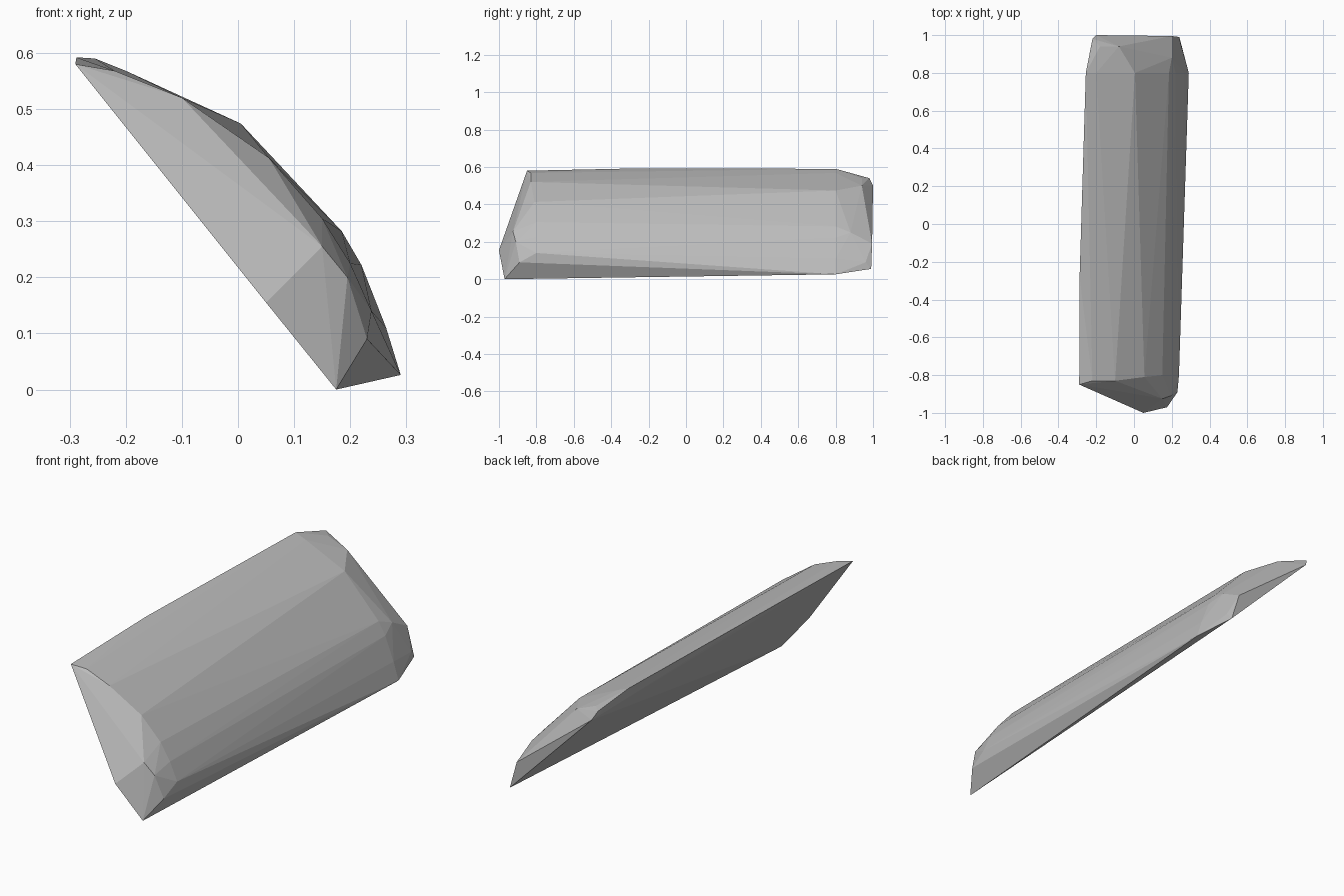
import bpy, bmesh

# Corner points, grouped by station along the length
front_end = [(-0.29, -0.85, 0.58), (0.05, -1.0, 0.155), (0.175, -0.97, 0.0),
             (0.15, -0.925, 0.255), (0.23, -0.89, 0.09), (0.195, -0.91, 0.20)]
front_rim = [(-0.22, -0.83, 0.568), (-0.10, -0.83, 0.52), (0.055, -0.81, 0.413),
             (0.15, -0.80, 0.305), (0.20, -0.80, 0.225), (0.238, -0.80, 0.14)]
middle = [(-0.288, -0.28, 0.592)]
back_rim = [(-0.255, 0.80, 0.59), (-0.20, 0.80, 0.568), (0.005, 0.80, 0.474),
            (0.185, 0.80, 0.282), (0.22, 0.80, 0.222), (0.264, 0.80, 0.11),
            (0.29, 0.80, 0.026)]
back_end = [(-0.18, 0.94, 0.54), (-0.08, 0.94, 0.50), (0.20, 0.88, 0.25),
            (0.245, 0.96, 0.09), (-0.22, 0.98, 0.54), (-0.20, 1.0, 0.50),
            (0.20, 0.995, 0.19), (0.24, 0.99, 0.055)]

# Faceted curved panel: hull wrapped around the stations
bm = bmesh.new()
for co in front_end + front_rim + middle + back_rim + back_end:
    bm.verts.new(co)
hull = bmesh.ops.convex_hull(bm, input=bm.verts[:])
loose = [v for v in bm.verts if not v.link_faces]
if loose:
    bmesh.ops.delete(bm, geom=loose, context='VERTS')
bmesh.ops.recalc_face_normals(bm, faces=bm.faces[:])

mesh = bpy.data.meshes.new("curved_panel")
bm.to_mesh(mesh)
bm.free()

# Plain grey
grey = bpy.data.materials.new("grey")
grey.diffuse_color = (0.5, 0.5, 0.5, 1.0)
mesh.materials.append(grey)

panel = bpy.data.objects.new("curved_panel", mesh)
bpy.context.collection.objects.link(panel)
